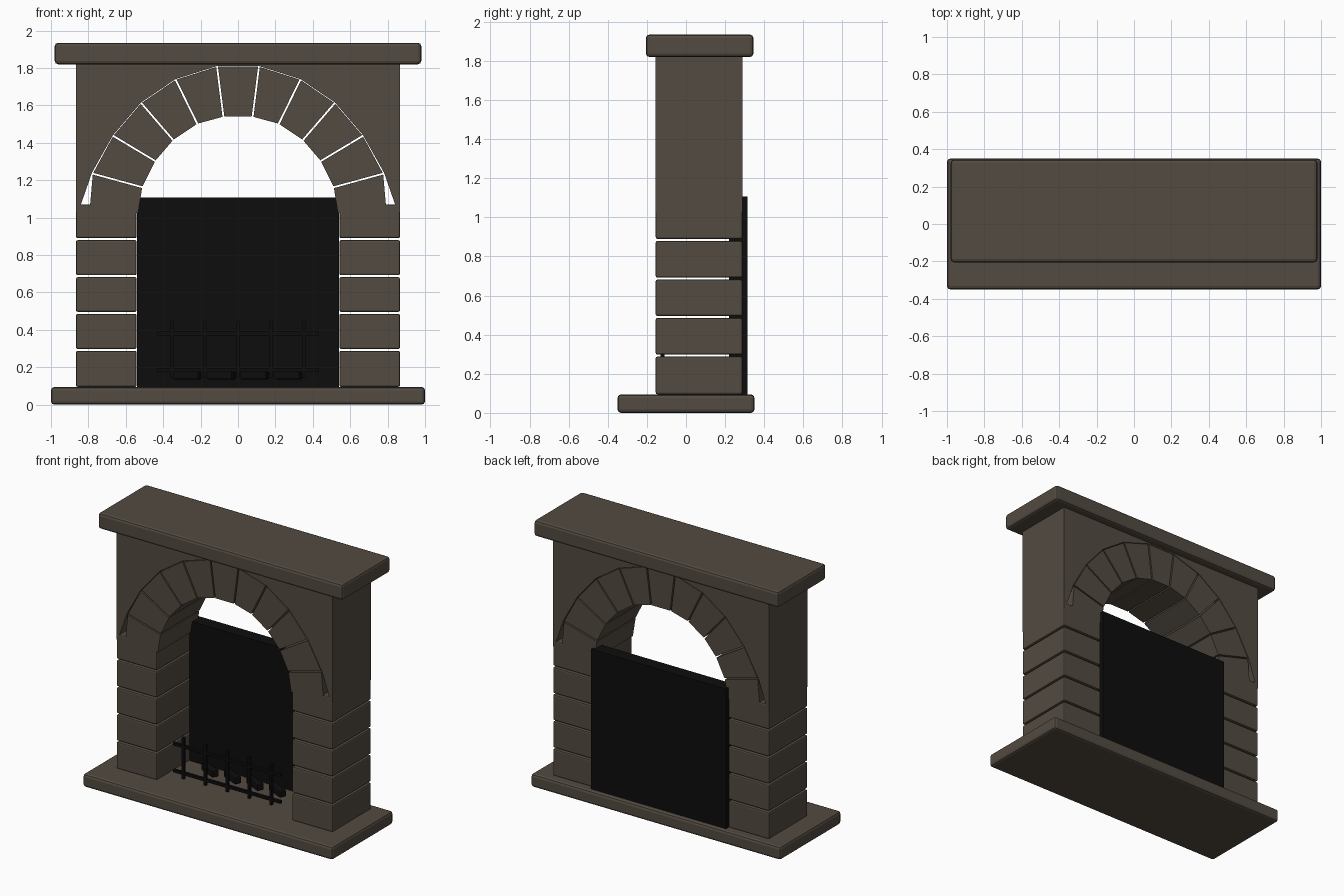
import bpy, bmesh, math
from mathutils import Matrix, Vector

if "Cube" in bpy.data.objects:
    bpy.data.objects.remove(bpy.data.objects["Cube"])


def material(name, rgb):
    m = bpy.data.materials.new(name)
    m.diffuse_color = (*rgb, 1)
    m.use_nodes = True
    m.node_tree.nodes["Principled BSDF"].inputs["Base Color"].default_value = m.diffuse_color
    return m


STONE = material("brown stone", (0.085, 0.069, 0.053))
SOOT = material("soot black", (0.004, 0.004, 0.004))
FRONT, BACK = -0.155, 0.288


def finish(name, bm, mat):
    bmesh.ops.recalc_face_normals(bm, faces=bm.faces)
    mesh = bpy.data.meshes.new(name)
    bm.to_mesh(mesh)
    bm.free()
    mesh.materials.append(mat)
    ob = bpy.data.objects.new(name, mesh)
    bpy.context.collection.objects.link(ob)
    return ob


def box(name, lo, hi, mat, bevel=0.0, turn=0.0):
    """Box between two corners, optionally bevelled and turned about z."""
    lo, hi = Vector(lo), Vector(hi)
    bm = bmesh.new()
    bmesh.ops.create_cube(bm, size=1)
    bmesh.ops.scale(bm, vec=hi - lo, verts=bm.verts)
    bmesh.ops.rotate(bm, matrix=Matrix.Rotation(turn, 3, 'Z'), verts=bm.verts)
    bmesh.ops.translate(bm, vec=(lo + hi) / 2, verts=bm.verts)
    ob = finish(name, bm, mat)
    if bevel:
        mod = ob.modifiers.new("bevel", 'BEVEL')
        mod.width = bevel
        mod.segments = 2
    return ob


def prism(name, outline, y0, y1, mat):
    """Extrude an x-z outline from y0 to y1."""
    bm = bmesh.new()
    face = bm.faces.new([bm.verts.new((x, y0, z)) for x, z in outline])
    res = bmesh.ops.extrude_face_region(bm, geom=[face])
    moved = [v for v in res["geom"] if isinstance(v, bmesh.types.BMVert)]
    bmesh.ops.translate(bm, vec=(0, y1 - y0, 0), verts=moved)
    return finish(name, bm, mat)


# Hearth slab and mantel shelf
box("hearth", (-1, -0.35, 0), (1, 0.35, 0.095), STONE, 0.018)
box("mantel", (-0.98, -0.205, 1.82), (0.98, 0.345, 1.935), STONE, 0.018)

# Stacked pillar blocks, both sides
courses = [(0.095, 0.288), (0.298, 0.486), (0.496, 0.682), (0.692, 0.880), (0.890, 1.070)]
for side, s in (("left", -1), ("right", 1)):
    for i, (z0, z1) in enumerate(courses):
        xs = sorted((s * 0.542, s * 0.866))
        box(f"{side}_pillar_block_{i + 1}", (xs[0], FRONT, z0), (xs[1], BACK, z1), STONE, 0.009)

# Arch joints from the keystone down to the springing, inner and outer ends
inner = [(0.078, 1.54), (0.218, 1.502), (0.347, 1.415), (0.443, 1.303), (0.512, 1.163), (0.535, 1.02)]
outer = [(0.112, 1.807), (0.333, 1.737), (0.517, 1.612), (0.667, 1.437), (0.776, 1.235), (0.795, 1.02)]
HALF_GAP = 0.005

# Keystone
a, b = Vector(inner[0]), Vector(outer[0])
prism("keystone", [(-a.x + HALF_GAP, a.y), (a.x - HALF_GAP, a.y),
                   (b.x - HALF_GAP, b.y), (-b.x + HALF_GAP, b.y)], FRONT, BACK, STONE)

# Arch stones with thin open joints
for i in range(5):
    i0, i1, o0, o1 = (Vector(p) for p in (inner[i], inner[i + 1], outer[i], outer[i + 1]))
    di, do = (i1 - i0).normalized() * HALF_GAP, (o1 - o0).normalized() * HALF_GAP
    stone = [i0 + di, i1 - di, o1 - do, o0 + do]
    for side, s in (("left", -1), ("right", 1)):
        prism(f"{side}_arch_stone_{i + 1}", [(s * p.x, p.y) for p in stone], FRONT, BACK, STONE)

# Wall around the arch
curve = [(0.855, 1.03), (0.84, 1.07), (0.781, 1.24)] + [
    (x + 0.002, z + 0.003) for x, z in reversed(outer[:4])]
half = [(0.866, 1.82), (0.866, 1.03)] + curve
prism("arch_wall", half + [(-x, z) for x, z in reversed(half)], FRONT, BACK, STONE)

# Fireback plate
box("fireback", (-0.541, 0.22, 0.095), (0.541, 0.315, 1.107), SOOT)

# Fire grate: two rails, five uprights and bars running back
GY = -0.12
for name, z in (("lower_rail", 0.185), ("upper_rail", 0.38)):
    box(name, (-0.43, GY - 0.01, z - 0.01), (0.43, GY + 0.01, z + 0.01), SOOT)
for i in range(5):
    x = (i - 2) * 0.176
    box(f"grate_upright_{i + 1}", (x - 0.009, GY - 0.01, 0.145), (x + 0.009, GY + 0.01, 0.445), SOOT)

# Charred logs on the hearth
for i in range(4):
    x = -0.27 + i * 0.18
    box(f"log_{i + 1}", (x - 0.075, 0.04, 0.135), (x + 0.075, 0.09, 0.185), SOOT, 0.008, math.radians(-25))
